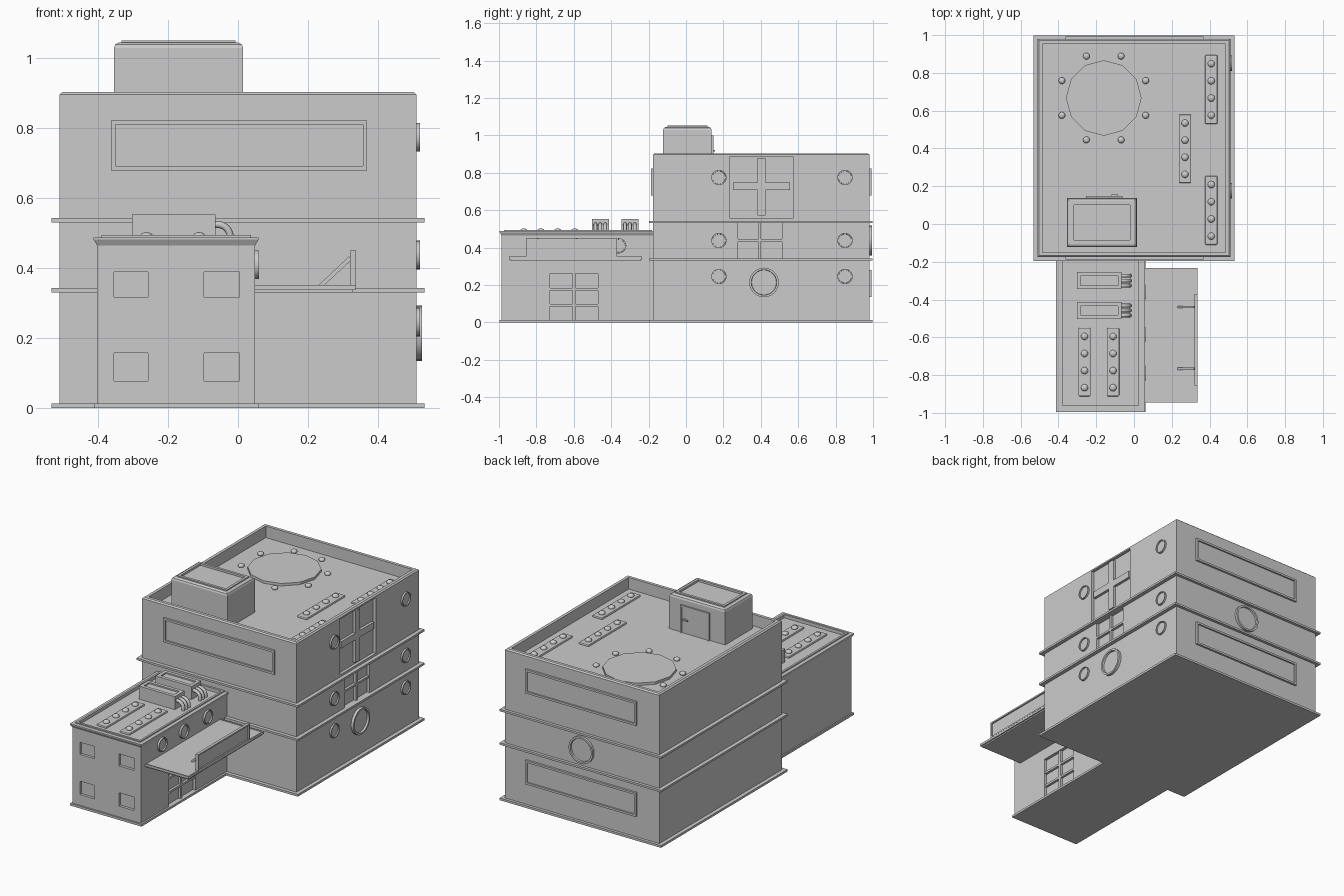
import bpy, bmesh
from math import pi, cos, sin
from mathutils import Matrix, Vector

if "Cube" in bpy.data.objects:
    bpy.data.objects.remove(bpy.data.objects["Cube"])


def finish(name, bm, smooth=False):
    bmesh.ops.recalc_face_normals(bm, faces=bm.faces)
    me = bpy.data.meshes.new(name)
    bm.to_mesh(me)
    bm.free()
    ob = bpy.data.objects.new(name, me)
    bpy.context.collection.objects.link(ob)
    if smooth:
        bpy.context.view_layer.objects.active = ob
        bpy.ops.object.select_all(action='DESELECT')
        ob.select_set(True)
        bpy.ops.object.shade_smooth_by_angle(angle=0.6)
    return ob


def add_box(bm, x0, x1, y0, y1, z0, z1):
    m = Matrix.Translation(((x0 + x1) / 2, (y0 + y1) / 2, (z0 + z1) / 2))
    bmesh.ops.create_cube(bm, size=1, matrix=m @ Matrix.Diagonal((x1 - x0, y1 - y0, z1 - z0, 1)))


def boxes(name, items, bevel=0):
    bm = bmesh.new()
    for it in items:
        add_box(bm, *it)
    ob = finish(name, bm)
    if bevel:
        md = ob.modifiers.new("bevel", 'BEVEL')
        md.width, md.segments = bevel, 2
    return ob


def loft(name, x0, x1, y0, y1, steps):
    """Stack of rectangles, each (outward offset, z), capped at both ends."""
    bm = bmesh.new()
    rings = []
    for o, z in steps:
        pts = [(x0 - o, y0 - o), (x1 + o, y0 - o), (x1 + o, y1 + o), (x0 - o, y1 + o)]
        rings.append([bm.verts.new((x, y, z)) for x, y in pts])
    for a, b in zip(rings, rings[1:]):
        for i in range(4):
            bm.faces.new((a[i], a[(i + 1) % 4], b[(i + 1) % 4], b[i]))
    bm.faces.new(rings[0])
    bm.faces.new(rings[-1])
    return finish(name, bm)


def cut(ob, items):
    c = boxes(ob.name + "_cutter", items)
    c.hide_render = True
    c.hide_viewport = False
    c.display_type = 'WIRE'
    md = ob.modifiers.new("recess", 'BOOLEAN')
    md.operation, md.solver, md.object = 'DIFFERENCE', 'EXACT', c


def round_window(name, loc, r, depth, axis='x', n=24):
    """Raised rim around a sunken pane."""
    bm = bmesh.new()
    rings = []
    for rad, h in ((r, -0.005), (r, depth), (r * .86, depth), (r * .84, depth * .3)):
        ring = []
        for i in range(n):
            a, b = rad * cos(2 * pi * i / n), rad * sin(2 * pi * i / n)
            p = (h, a, b) if axis == 'x' else (a, h, b)
            ring.append(bm.verts.new(Vector(loc) + Vector(p)))
        rings.append(ring)
    for a, b in zip(rings, rings[1:]):
        for i in range(n):
            bm.faces.new((a[i], a[(i + 1) % n], b[(i + 1) % n], b[i]))
    bm.faces.new(rings[-1])
    bm.faces.new(rings[0])
    finish(name, bm, True)


def dots(name, pts, r):
    bm = bmesh.new()
    for p in pts:
        bmesh.ops.create_uvsphere(bm, u_segments=12, v_segments=8, radius=r,
                                  matrix=Matrix.Translation(p) @ Matrix.Diagonal((1, 1, .7, 1)))
    finish(name, bm, True)


def long_window(name, y, s, z0, z1):
    """Framed ribbon window on a front (s=-1) or back (s=1) wall."""
    x0, x1, t = -0.363, 0.369, 0.012
    ya, yb = sorted((y - s * .005, y + s * .012))
    boxes(name + "_frame", [(x0, x1, ya, yb, z0, z0 + t), (x0, x1, ya, yb, z1 - t, z1),
                            (x0, x0 + t, ya, yb, z0 + t, z1 - t), (x1 - t, x1, ya, yb, z0 + t, z1 - t)])
    ya, yb = sorted((y - s * .005, y + s * .003))
    boxes(name + "_pane", [(x0 + t, x1 - t, ya, yb, z0 + t, z1 - t)])


# Main block with sunken roof, recessed windows on the right wall
X, Y0, Y1, ROOF, WROOF = 0.51, -0.176, 0.98, 0.835, 0.476
main = loft("main_block", -X, X, Y0, Y1,
            [(0, 0), (0, .897), (-.008, .904), (-.026, .904), (-.026, ROOF)])
cut(main, [(X - .018, X + .1, .235, .572, .556, .888), (X - .018, X + .1, .278, .513, .343, .531)])
boxes("cross_emblem", [(X - .02, X - .002, .382, .425, .572, .88), (X - .02, X - .002, .25, .382, .708, .748),
                       (X - .02, X - .002, .425, .556, .708, .748)])
boxes("middle_window_bars", [(X - .02, X - .003, .388, .402, .343, .531), (X - .02, X - .003, .278, .388, .433, .445),
                             (X - .02, X - .003, .402, .513, .433, .445)])

# Floor ledges and base plates
for n, z0, z1 in (("base_plate", 0, .013), ("lower_ledge", .331, .343), ("upper_ledge", .531, .543)):
    boxes(n, [(-.533, .533, -.197, .997, z0, z1)])
boxes("wing_base", [(-.411, .06, -.996, -.19, 0, .013)])

# Windows of the main block
long_window("front_window", Y0, -1, .68, .823)
long_window("back_upper_window", Y1, 1, .68, .823)
long_window("back_lower_window", Y1, 1, .137, .28)
round_window("back_round_window", (0, Y1, .438), .08, .014, 'y')
for y in (.176, .85):
    for z in (.775, .438, .246):
        round_window("side_round_window", (X, y, z), .041, .01)
round_window("side_large_window", (X, .417, .214), .079, .016)

# Roof stair house with door
loft("stair_house", -.355, .015, -.122, .137,
     [(0, ROOF - .01), (0, 1.03), (-.004, 1.04), (-.013, 1.045), (-.022, 1.045), (-.022, 1.052),
      (-.037, 1.052), (-.037, 1.04)])
boxes("stair_door_frame", [(-.255, -.245, .13, .147, ROOF, 1.0), (-.072, -.062, .13, .147, ROOF, 1.0),
                           (-.245, -.072, .13, .147, .99, 1.0)])
boxes("stair_door", [(-.245, -.072, .13, .141, ROOF, .99)])
boxes("stair_door_handle", [(-.118, -.085, .149, .156, .915, .923), (-.093, -.085, .14, .15, .915, .923)])

# Landing pad with marker lights
bm = bmesh.new()
bmesh.ops.create_cone(bm, cap_ends=True, segments=12, radius1=.2, radius2=.2, depth=.02,
                      matrix=Matrix.Translation((-.16, .667, ROOF + .005)))
finish("landing_pad", bm)
dots("landing_lights", [(-.16 + .24 * cos(pi * (i + .5) / 4), .667 + .24 * sin(pi * (i + .5) / 4), ROOF + .006)
                        for i in range(8)], .018)

# Vent strips on both roofs
for cx, y0, y1, z in ((.409, .53, .894, ROOF), (.27, .217, .58, ROOF), (.409, -.11, .254, ROOF),
                      (-.262, -.912, -.55, WROOF), (-.111, -.912, -.55, WROOF)):
    boxes("vent_strip", [(cx - .033, cx + .033, y0, y1, z - .005, z + .011)], .006)
    step = (y1 - y0) / 4
    dots("vent_caps", [(cx, y0 + step * (i + .5), z + .014) for i in range(4)], .019)

# Entrance wing with flared cornice, recessed windows and doorway
WX = .049
wing = loft("entrance_wing", -.403, WX, -.986, -.17,
            [(0, 0), (0, .465), (.01, .482), (.01, .488), (-.012, .488), (-.012, .495), (-.024, .495), (-.024, WROOF)])
holes = [(x0, x1, -1.1, -.97, z0, z1) for x0, x1 in ((-.354, -.257), (-.097, .005))
         for z0, z1 in ((.317, .389), (.077, .157))]
cut(wing, holes + [(WX - .018, WX + .1, -.727, -.47, .013, .262)])
a, b = WX - .02, WX - .004
boxes("entrance_door_bars", [(a, b, -.606, -.591, .013, .262), (a, b, -.727, -.606, .17, .183),
                             (a, b, -.591, -.47, .17, .183), (a, b, -.727, -.606, .085, .098),
                             (a, b, -.591, -.47, .085, .098)])
for y in (-.79, -.585, -.36):
    round_window("wing_round_window", (WX, y, .41), .041, .011)

# Canopy over the entrance and its blank sign board
loft("canopy", .04, .336, -.946, -.234, [(-.008, .33), (-.008, .338), (0, .338), (0, .352), (-.008, .352), (-.008, .348)])
x0, x1, y0, y1, z0, z1, t = .32, .337, -.856, -.37, .35, .45, .009
boxes("sign_frame", [(x0, x1, y0, y1, z0, z0 + t), (x0, x1, y0, y1, z1 - t, z1),
                     (x0, x1, y0, y0 + t, z0 + t, z1 - t), (x0, x1, y1 - t, y1, z0 + t, z1 - t)])
boxes("sign_panel", [(x0, x1 - .008, y0 + t, y1 - t, z0 + t, z1 - t)])
for y in (-.44, -.767):
    p, q = Vector((.235, y, .348)), Vector((.322, y, .43))
    bm = bmesh.new()
    m = Matrix.Translation((p + q) / 2) @ (q - p).to_track_quat('Z', 'Y').to_matrix().to_4x4()
    bmesh.ops.create_cube(bm, size=1, matrix=m @ Matrix.Diagonal((.012, .012, (q - p).length, 1)))
    finish("sign_brace", bm)

# Air conditioning units with curved pipes on the wing roof
for cy in (-.3, -.458):
    loft("ac_unit", -.303, -.065, cy - .045, cy + .045,
         [(0, WROOF - .005), (0, .554), (-.02, .554), (-.02, .546)])
    for dy in (-.026, 0, .026):
        cu = bpy.data.curves.new("ac_pipe", 'CURVE')
        cu.dimensions, cu.bevel_depth, cu.bevel_resolution = '3D', .01, 2
        sp = cu.splines.new('POLY')
        pts = [(-.08, .525)] + [(-.058 + .036 * sin(i * pi / 12), .489 + .036 * cos(i * pi / 12)) for i in range(7)]
        pts.append((-.022, WROOF - .005))
        sp.points.add(len(pts) - 1)
        for pt, (x, z) in zip(sp.points, pts):
            pt.co = (x, cy + dy, z, 1)
        bpy.context.collection.objects.link(bpy.data.objects.new("ac_pipe", cu))
